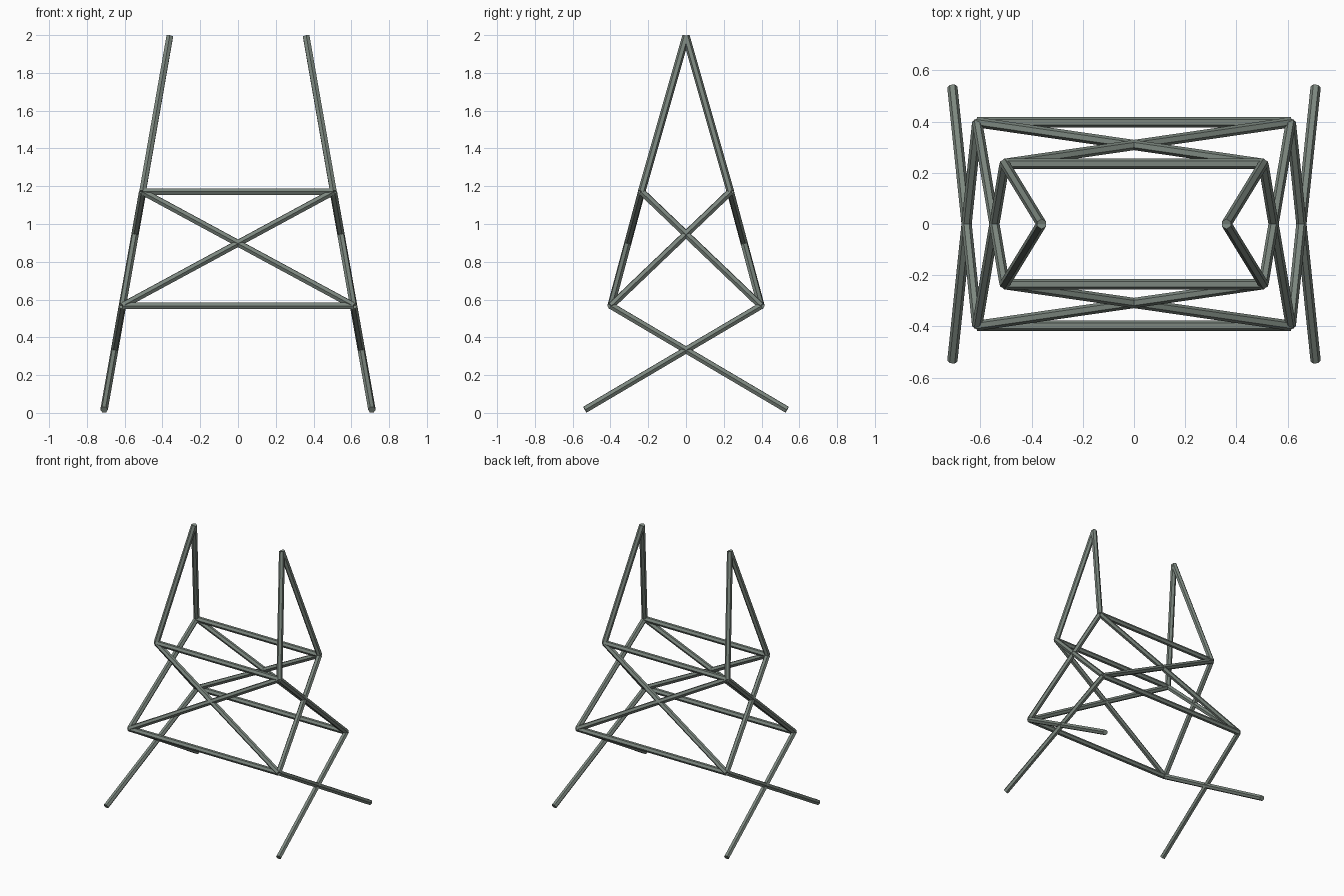
import bpy, math
from mathutils import Vector

if "Cube" in bpy.data.objects:
    bpy.data.objects.remove(bpy.data.objects["Cube"])

mat = bpy.data.materials.new("grey green metal")
mat.diffuse_color = (0.20, 0.24, 0.21, 1)
mat.use_nodes = True
mat.node_tree.nodes["Principled BSDF"].inputs["Base Color"].default_value = mat.diffuse_color

RADIUS = 0.02


def bar(name, a, b):
    """Six-sided straight bar between two points."""
    a, b = Vector(a), Vector(b)
    d = b - a
    theta = math.acos(d.z / d.length)
    phi = math.atan2(d.y, d.x)
    bpy.ops.mesh.primitive_cylinder_add(vertices=6, radius=RADIUS, depth=d.length,
                                        location=(a + b) / 2, rotation=(0, theta, phi))
    ob = bpy.context.object
    ob.name = name
    ob.data.materials.append(mat)


# Joint positions of one corner, mirrored by sign
def foot(sx, sy): return (sx * 0.709, sy * 0.535, 0.017)
def low(sx, sy): return (sx * 0.612, sy * 0.397, 0.567)
def high(sx, sy): return (sx * 0.505, sy * 0.235, 1.171)
def apex(sx): return (sx * 0.361, 0, 1.994)


for s in (-1, 1):
    # Front and back faces: two rails and a cross brace
    bar("lower_rail", low(-1, s), low(1, s))
    bar("upper_rail", high(-1, s), high(1, s))
    for t in (-1, 1):
        bar("face_cross_brace", low(t, s), high(-t, s))
        # Left and right sides: crossing legs, crossing braces and peak bars
        bar("crossing_leg", low(s, t), foot(s, -t))
        bar("side_cross_brace", low(s, t), high(s, -t))
        bar("peak_bar", high(s, t), apex(s))
